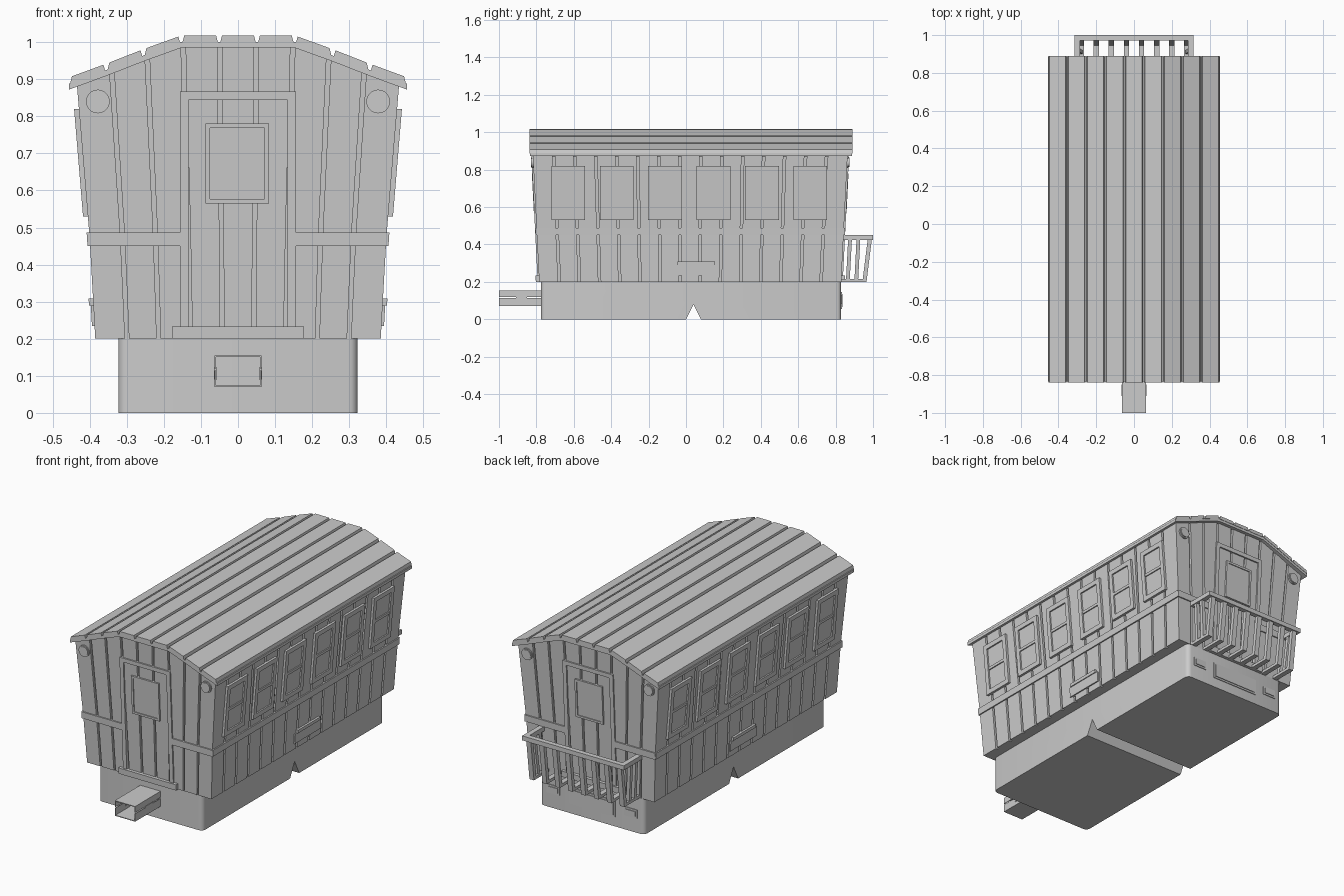
import bpy, bmesh, math
from mathutils import Matrix, Vector

if "Cube" in bpy.data.objects:
    bpy.data.objects.remove(bpy.data.objects["Cube"], do_unlink=True)

GREY = (0.6, 0.6, 0.6, 1)
mat = bpy.data.materials.new("plain grey")
mat.use_nodes = True
mat.diffuse_color = GREY
mat.node_tree.nodes["Principled BSDF"].inputs["Base Color"].default_value = GREY

FLOOR = 0.2
ROOF = [(0, 0.985), (0.153, 0.985), (0.255, 0.948), (0.355, 0.909), (0.456, 0.872)]


def interp(pts, x):
    for (a, fa), (b, fb) in zip(pts, pts[1:]):
        if x <= b:
            break
    return fa + (fb - fa) * (x - a) / (b - a)


def roof_z(x):
    return interp(ROOF, abs(x))


def half_width(z):
    return interp([(FLOOR, 0.385), (0.47, 0.4), (0.89, 0.435)], z)


def front_y(z):
    return -0.785 - 0.05 * (z - FLOOR)


def back_y(z):
    return 0.83 + 0.05 * (z - FLOOR)


# Each wall maps (distance along, height, stand-off) to a point
WALLS = {
    "front": lambda u, z, d: (u, front_y(z) - d, z),
    "back": lambda u, z, d: (u, back_y(z) + d, z),
    "left": lambda u, z, d: (half_width(z) + d, u, z),
    "right": lambda u, z, d: (-half_width(z) - d, u, z),
}
ENDS, SIDES = ("front", "back"), ("left", "right")


def finish(bm, name, smooth=False):
    bmesh.ops.recalc_face_normals(bm, faces=bm.faces)
    mesh = bpy.data.meshes.new(name)
    bm.to_mesh(mesh)
    bm.free()
    mesh.materials.append(mat)
    ob = bpy.data.objects.new(name, mesh)
    bpy.context.collection.objects.link(ob)
    if smooth:
        bpy.ops.object.select_all(action='DESELECT')
        ob.select_set(True)
        bpy.context.view_layer.objects.active = ob
        bpy.ops.object.shade_smooth_by_angle(angle=math.radians(35))
    return ob


def loft(bm, rings):
    rows = [[bm.verts.new(p) for p in ring] for ring in rings]
    n = len(rows[0])
    for a, b in zip(rows, rows[1:]):
        for i in range(n):
            j = (i + 1) % n
            bm.faces.new((a[i], a[j], b[j], b[i]))
    bm.faces.new(rows[0])
    bm.faces.new(rows[-1])


def box(bm, x0, x1, y0, y1, z0, z1):
    loft(bm, [[(x0, y0, z), (x1, y0, z), (x1, y1, z), (x0, y1, z)] for z in (z0, z1)])


def panel(bm, wall, u0, u1, z0, z1, d0, d1):
    p = WALLS[wall]
    loft(bm, [[p(u0, z, d0), p(u1, z, d0), p(u1, z, d1), p(u0, z, d1)] for z in (z0, z1)])


def frame(bm, wall, u0, u1, z0, z1, w, d0, d1):
    for a, b in ((u0, u0 + w), (u1 - w, u1)):
        panel(bm, wall, a, b, z0, z1, d0, d1)
    for a, b in ((z0, z0 + w), (z1 - w, z1)):
        panel(bm, wall, u0 + w, u1 - w, a, b, d0, d1)


def planks(bm, wall, count, gap):
    """Tapering boards with open grooves between them."""
    p = WALLS[wall]
    for i in range(count):
        edges = [-1 + 2 * i / count, -1 + 2 * (i + 1) / count]
        if i > 0:
            edges[0] += gap
        if i < count - 1:
            edges[1] -= gap
        rings = []
        for k in range(6):
            ring = []
            for e, d in ((0, -0.02), (1, -0.02), (1, 0), (0, 0)):
                u = edges[e]
                top = roof_z(u * 0.44) if wall in ENDS else roof_z(0.435)
                z = FLOOR + (top + 0.005 - FLOOR) * k / 5
                if wall in ENDS:
                    along = u * half_width(z)
                else:
                    f, b = front_y(z), back_y(z)
                    along = (f + b) / 2 + u * (b - f) / 2
                ring.append(p(along, z, d))
            rings.append(ring)
        loft(bm, rings)


# Base block with a notch across the underside and rounded corners
bm = bmesh.new()
side = [(-0.775, 0), (0, 0), (0.04, 0.08), (0.08, 0), (0.83, 0), (0.83, 0.2), (-0.775, 0.2)]
loft(bm, [[(x, y, z) for y, z in side] for x in (-0.323, 0.323)])
corners = [e for e in bm.edges if abs(e.verts[0].co.z - e.verts[1].co.z) > 0.15]
bmesh.ops.bevel(bm, geom=corners, offset=0.025, segments=4, affect='EDGES', profile=0.5)
finish(bm, "base", True)

# Inner body seen at the bottom of the grooves
bm = bmesh.new()
inset = 0.013
right = [(half_width(z) - inset, z) for z in (FLOOR, 0.47, 0.87)]
right += [(x, z) for x, z in reversed(ROOF[1:4])]
outline = right + [(-x, z) for x, z in reversed(right)]
loft(bm, [[(x, front_y(z) + inset, z) for x, z in outline],
          [(x, back_y(z) - inset, z) for x, z in outline]])
finish(bm, "body_core")

# Wall boards and the rail around the waist
for wall in WALLS:
    bm = bmesh.new()
    planks(bm, wall, 9 if wall in ENDS else 15, 0.014 if wall in ENDS else 0.008)
    finish(bm, wall + "_wall_boards")
    bm = bmesh.new()
    if wall in ENDS:
        for s in (-1, 1):
            panel(bm, wall, s * 0.155, s * 0.405, 0.45, 0.487, -0.01, 0.007)
    else:
        panel(bm, wall, -0.803, 0.848, 0.45, 0.487, -0.01, 0.007)
    finish(bm, wall + "_waist_rail")

# Doors with windows, steps and round lamps at both ends
for wall in ENDS:
    bm = bmesh.new()
    frame(bm, wall, -0.156, 0.156, FLOOR, 0.867, 0.023, -0.01, 0.008)
    finish(bm, wall + "_door_frame")
    bm = bmesh.new()
    frame(bm, wall, -0.087, 0.083, 0.565, 0.78, 0.012, -0.01, 0.01)
    panel(bm, wall, -0.08, 0.076, 0.57, 0.775, -0.01, 0.005)
    finish(bm, wall + "_door_window")
    bm = bmesh.new()
    panel(bm, wall, -0.178, 0.178, FLOOR, 0.233, -0.01, 0.018)
    finish(bm, wall + "_door_step")
    for s, label in ((1, "left"), (-1, "right")):
        bm = bmesh.new()
        for radius, out in ((0.032, 0.008), (0.026, 0.012)):
            spot = Vector(WALLS[wall](s * 0.378, 0.84, out - 0.015))
            bmesh.ops.create_cone(bm, cap_ends=True, segments=20, radius1=radius, radius2=radius,
                                  depth=0.03, matrix=Matrix.Translation(spot) @ Matrix.Rotation(math.pi / 2, 4, 'X'))
        finish(bm, f"{wall}_{label}_lamp", True)

# Six two-pane windows and a lipped box on each side
for wall in SIDES:
    for i in range(6):
        y = -0.63 + i * 0.259
        bm = bmesh.new()
        frame(bm, wall, y - 0.09, y + 0.09, 0.53, 0.82, 0.026, -0.01, 0.013)
        panel(bm, wall, y - 0.07, y + 0.07, 0.67, 0.685, -0.01, 0.011)
        panel(bm, wall, y - 0.07, y + 0.07, 0.55, 0.8, -0.01, 0.005)
        finish(bm, f"{wall}_window_{i + 1}")
    bm = bmesh.new()
    panel(bm, wall, -0.06, 0.17, 0.235, 0.29, -0.01, 0.007)
    panel(bm, wall, -0.045, 0.155, 0.29, 0.308, -0.01, 0.012)
    finish(bm, wall + "_side_hatch")

# Roof sheet and nine lengthwise boards
bm = bmesh.new()
arc = [(-x, z) for x, z in reversed(ROOF[1:])] + ROOF[1:]
ring = arc + [(x, z + 0.016) for x, z in reversed(arc)]
loft(bm, [[(x, y, z) for x, z in ring] for y in (-0.835, 0.888)])
finish(bm, "roof_sheet")
cuts = [-0.456, -0.355, -0.255, -0.153, -0.051, 0.051, 0.153, 0.255, 0.355, 0.456]
bm = bmesh.new()
for a, b in zip(cuts, cuts[1:]):
    section = [(a + 0.003, 0.014), (b - 0.003, 0.014), (b - 0.008, 0.033), (a + 0.008, 0.033)]
    loft(bm, [[(x, y, roof_z(x) + h) for x, h in section] for y in (-0.838, 0.89)])
finish(bm, "roof_boards")

# Front hitch: an open sleeve in two halves joined by tabs
bm = bmesh.new()
for z0, z1, cap in ((0.07, 0.114, 0.07), (0.12, 0.155, 0.151)):
    box(bm, -0.063, 0.063, -1, -0.77, cap, cap + 0.004)
    for s in (-1, 1):
        box(bm, s * 0.059, s * 0.063, -1, -0.77, z0, z1)
for s in (-1, 1):
    box(bm, s * 0.057, s * 0.065, -0.91, -0.85, 0.09, 0.122)
finish(bm, "front_hitch")

# Rear balcony: top rail, bottom rail and leaning slats with floor strips
bm = bmesh.new()
box(bm, -0.315, 0.315, 0.972, 1.0, 0.425, 0.45)
for s in (-1, 1):
    box(bm, s * 0.287, s * 0.315, 0.84, 0.972, 0.425, 0.45)
finish(bm, "balcony_rail")
bm = bmesh.new()
for i in range(8):
    x = -0.28 + i * 0.08
    box(bm, x - 0.014, x + 0.014, 0.82, 0.965, FLOOR, 0.216)
    loft(bm, [[(x - 0.014, y, z), (x + 0.014, y, z), (x + 0.014, y + 0.022, z), (x - 0.014, y + 0.022, z)]
              for y, z in ((0.943, FLOOR), (0.972, 0.43))])
for s in (-1, 1):
    for y in (0.855, 0.9):
        loft(bm, [[(s * x, v, z), (s * (x + 0.02), v, z), (s * (x + 0.02), v + 0.02, z), (s * x, v + 0.02, z)]
                  for x, v, z in ((0.272, y, FLOOR), (0.29, y + 0.012, 0.43))])
finish(bm, "balcony_slats")

# Tail lights and plate on the back of the base
bm = bmesh.new()
for x, z, w, h in ((-0.24, 0.105, 0.04, 0.024), (0.24, 0.105, 0.04, 0.024), (0, 0.1, 0.145, 0.045)):
    box(bm, x - w, x + w, 0.825, 0.834, z - h, z + h)
    box(bm, x - w + 0.01, x + w - 0.01, 0.825, 0.838, z - h + 0.01, z + h - 0.01)
finish(bm, "tail_lights_and_plate")
